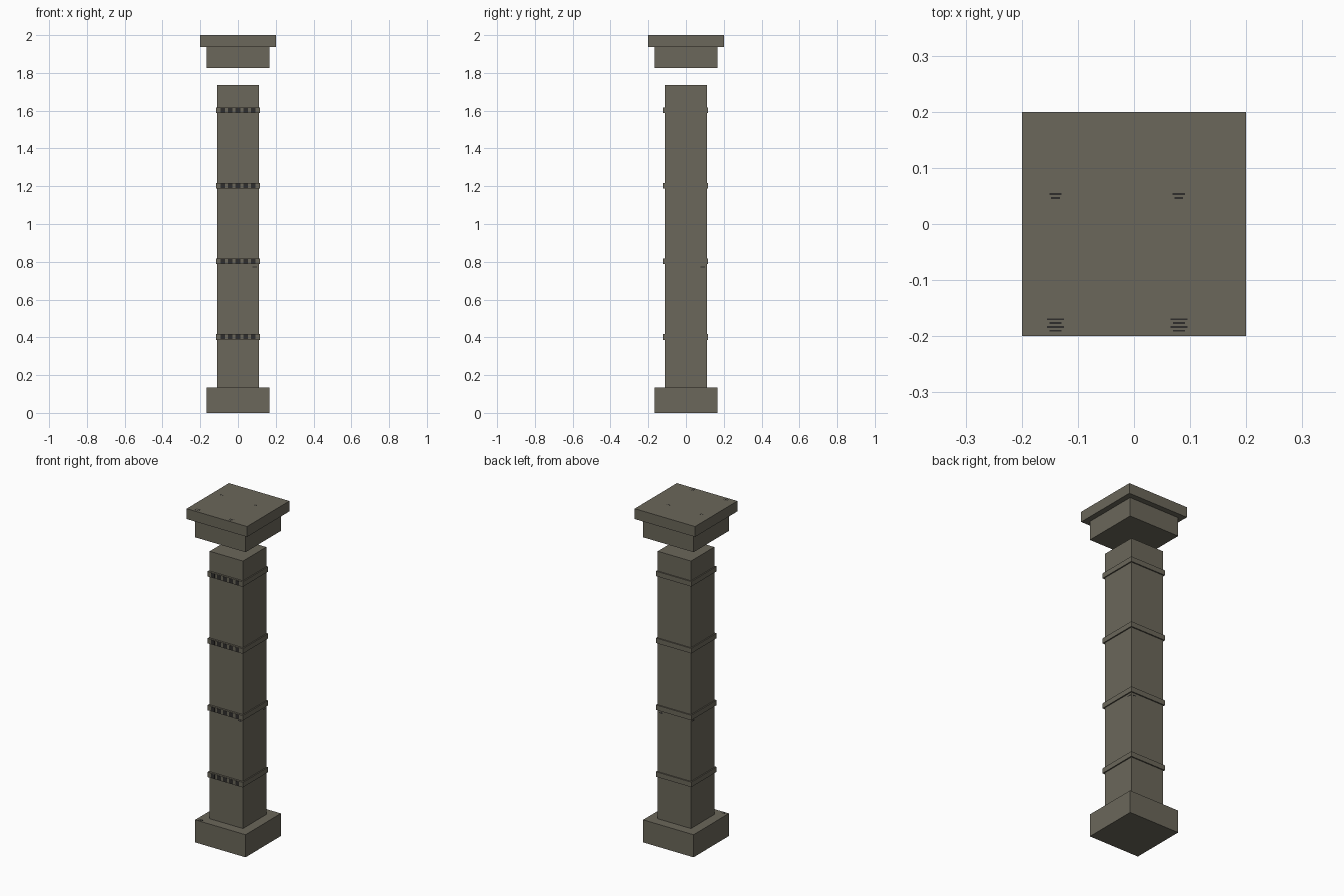
import bpy
from mathutils import Vector

cube = bpy.data.objects.get("Cube")
if cube:
    bpy.data.objects.remove(cube, do_unlink=True)


def material(name, rgb):
    mat = bpy.data.materials.new(name)
    mat.use_nodes = True
    mat.diffuse_color = (*rgb, 1)
    mat.node_tree.nodes["Principled BSDF"].inputs["Base Color"].default_value = (*rgb, 1)
    return mat


stone = material("grey brown stone", (0.147, 0.136, 0.103))
dark = material("dark stone", (0.028, 0.027, 0.025))


def box(name, low, high, mat=stone):
    """Box between two opposite corners."""
    low, high = Vector(low), Vector(high)
    bpy.ops.mesh.primitive_cube_add(size=1, location=(low + high) / 2)
    obj = bpy.context.object
    obj.name = name
    for v in obj.data.vertices:
        v.co *= high - low
    obj.data.materials.append(mat)
    return obj


def square_block(name, half, bottom, top):
    return box(name, (-half, -half, bottom), (half, half, top))


def speckle(name, x, y, z, width, rows):
    """Worn dark patch made of thin rows on a level surface."""
    for i in range(rows):
        w = width * (1 if i % 2 else 0.7) / 2
        cy = y + (i - (rows - 1) / 2) * 0.007
        box(name, (x - w, cy - 0.0015, z), (x + w, cy + 0.0015, z + 0.0005), dark)


# Main masonry, with an open gap between shaft and capital
square_block("base", 0.167, 0, 0.135)
square_block("shaft", 0.11, 0.135, 1.735)
square_block("capital_neck", 0.167, 1.825, 1.938)
square_block("capital_slab", 0.2, 1.938, 2)

# Bands around the shaft with dark notches painted on the front
FRONT = -0.122
for n in range(1, 5):
    z = 0.4 * n + 0.002
    box("band", (-0.117, FRONT, z - 0.015), (0.117, 0.117, z + 0.015))
    for i in range(-2, 3):
        x = 0.04 * i
        box("band_notch", (x - 0.012, FRONT - 0.001, z - 0.012),
            (x + 0.012, FRONT, z + 0.012), dark)

# Worn patches on the level tops
for x in (-0.14, 0.08):
    speckle("slab_speckle", x, 0.05, 2 - 0.0003, 0.022, 2)
    speckle("slab_speckle", x, -0.18, 2 - 0.0003, 0.03, 4)
speckle("base_speckle", -0.14, -0.155, 0.135, 0.03, 3)

# Small worn patches on the shaft, below the second band
for side in (-1, 1):
    a, b = sorted((side * 0.11, side * 0.1105))
    box("shaft_speckle", (0.078, a, 0.77), (0.1, b, 0.776), dark)
    box("shaft_speckle", (a, 0.078, 0.77), (b, 0.1, 0.776), dark)
